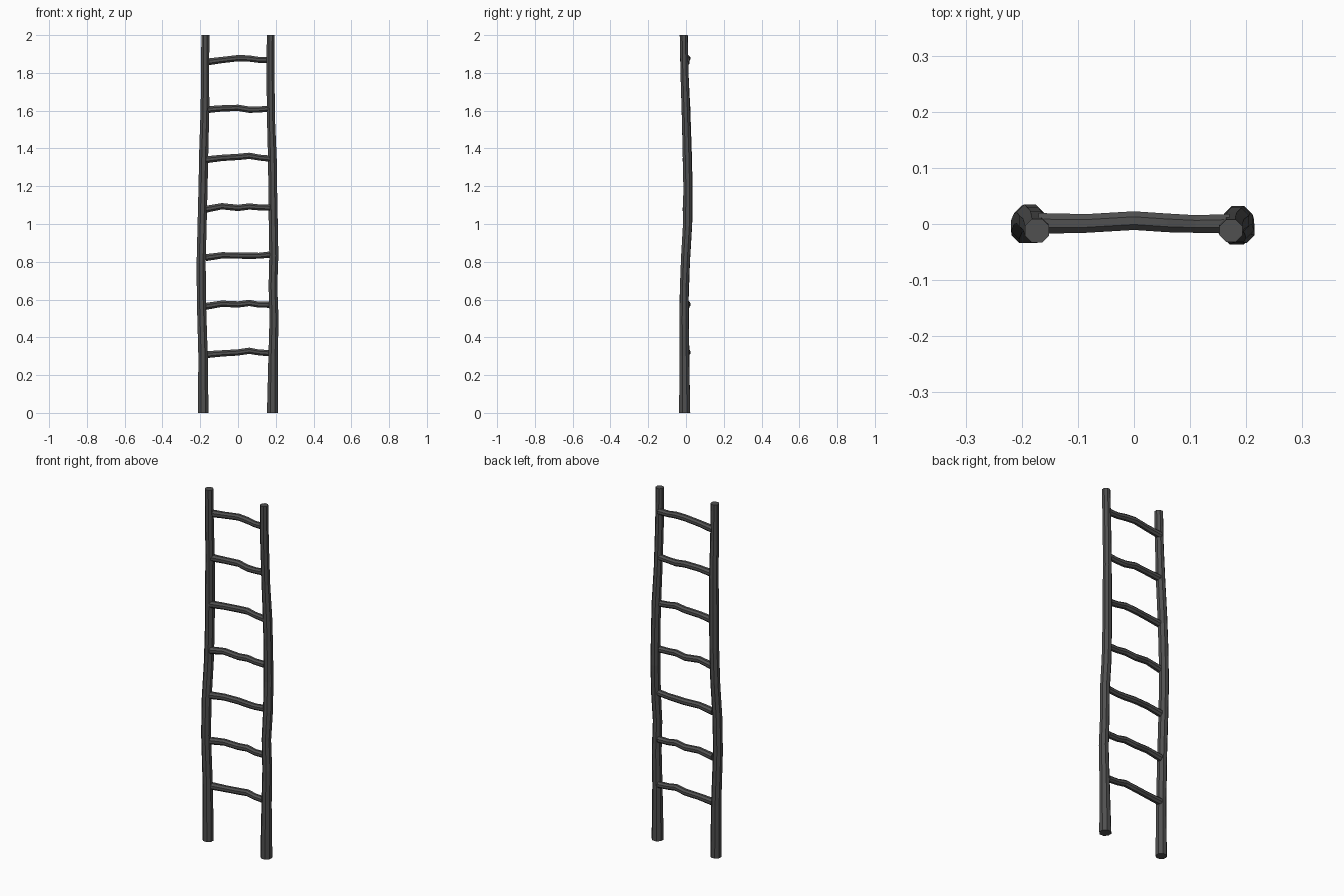
import bpy, bmesh, math
from mathutils import Vector

SIDES = 8
wood = bpy.data.materials.new("dark_wood")
wood.diffuse_color = (0.08, 0.08, 0.08, 1)


def branch(name, points, u, v):
    """Loft an octagonal stick; points are (x, y, z, radius), u and v span the section."""
    bm = bmesh.new()
    rings = []
    for x, y, z, r in points:
        ring = []
        for i in range(SIDES):
            a = math.tau * (i + 0.5) / SIDES
            ring.append(bm.verts.new(Vector((x, y, z)) + r * (math.cos(a) * u + math.sin(a) * v)))
        rings.append(ring)
    for a, b in zip(rings, rings[1:]):
        for i in range(SIDES):
            j = (i + 1) % SIDES
            bm.faces.new((a[i], a[j], b[j], b[i]))
    bm.faces.new(rings[0][::-1])
    bm.faces.new(rings[-1])
    bmesh.ops.recalc_face_normals(bm, faces=bm.faces)
    mesh = bpy.data.meshes.new(name)
    bm.to_mesh(mesh)
    bm.free()
    mesh.materials.append(wood)
    obj = bpy.data.objects.new(name, mesh)
    bpy.context.collection.objects.link(obj)
    return obj


X, Y, Z = Vector((1, 0, 0)), Vector((0, 1, 0)), Vector((0, 0, 1))

# Crooked side rails, tapering towards the top
branch("left_rail", [
    (-0.184, -0.006, 0, 0.030), (-0.185, -0.007, 0.3, 0.027), (-0.194, -0.010, 0.6, 0.026),
    (-0.195, -0.003, 0.8, 0.026), (-0.190, 0.009, 1.0, 0.026), (-0.185, 0.011, 1.2, 0.026),
    (-0.181, 0.006, 1.4, 0.026), (-0.175, 0.000, 1.6, 0.025), (-0.174, -0.008, 1.8, 0.023),
    (-0.173, -0.012, 2.0, 0.023)], X, Y)
branch("right_rail", [
    (0.183, -0.007, 0, 0.032), (0.186, -0.009, 0.3, 0.027), (0.191, -0.010, 0.5, 0.026),
    (0.185, -0.009, 0.67, 0.025), (0.190, -0.002, 0.83, 0.026), (0.187, 0.008, 1.0, 0.026),
    (0.184, 0.009, 1.2, 0.025), (0.182, 0.006, 1.35, 0.025), (0.175, 0.000, 1.55, 0.023),
    (0.172, -0.008, 1.8, 0.023), (0.173, -0.012, 2.0, 0.022)], X, Y)

# Wavy rungs: heights at evenly spaced stations from left to right
stations = [-0.17, -0.085, 0.0, 0.06, 0.11, 0.17]
depths = [0.001, 0.001, 0.006, 0.002, 0.000, 0.001]
radii = [0.020, 0.018, 0.018, 0.018, 0.017, 0.018]
rung_heights = [
    (0.308, 0.315, 0.320, 0.329, 0.320, 0.316),
    (0.564, 0.578, 0.574, 0.582, 0.573, 0.573),
    (0.822, 0.834, 0.833, 0.832, 0.832, 0.838),
    (1.078, 1.094, 1.085, 1.093, 1.088, 1.087),
    (1.340, 1.350, 1.355, 1.361, 1.352, 1.346),
    (1.605, 1.612, 1.615, 1.605, 1.606, 1.611),
    (1.857, 1.868, 1.878, 1.876, 1.869, 1.869)]
for n, heights in enumerate(rung_heights, 1):
    branch(f"rung_{n}", list(zip(stations, depths, heights, radii)), Y, Z)
